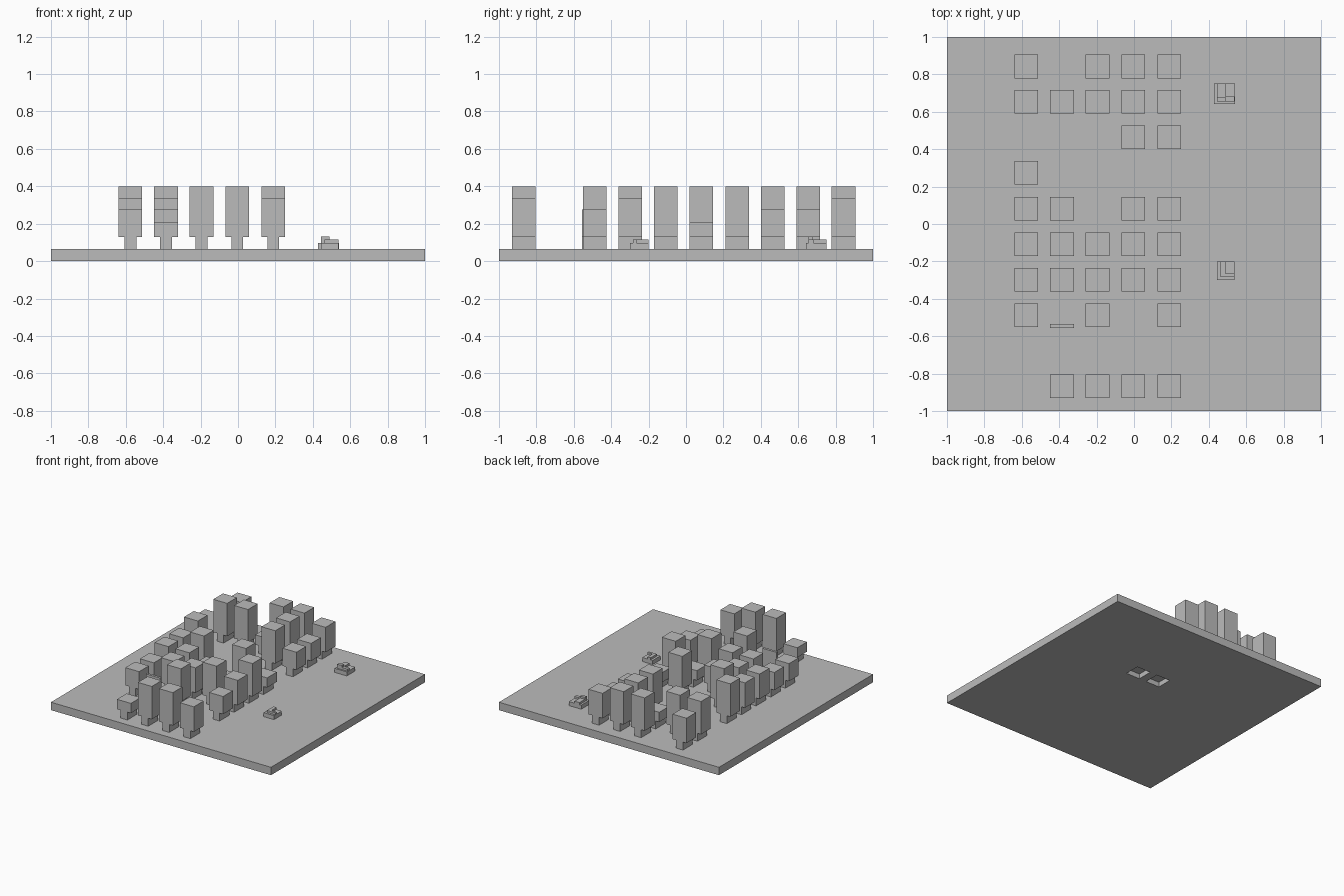
import bpy

cube = bpy.data.objects.get("Cube")
if cube:
    bpy.data.objects.remove(cube, do_unlink=True)

grey = bpy.data.materials.new("plain_grey")
grey.use_nodes = True
grey.diffuse_color = (0.5, 0.5, 0.5, 1)
grey.node_tree.nodes["Principled BSDF"].inputs["Base Color"].default_value = (0.5, 0.5, 0.5, 1)


def box(name, x, y, z):
    """Axis-aligned box from three (low, high) ranges."""
    bpy.ops.mesh.primitive_cube_add(size=1, location=[sum(r) / 2 for r in (x, y, z)])
    ob = bpy.context.object
    ob.name = name
    ob.scale = [r[1] - r[0] for r in (x, y, z)]
    bpy.ops.object.transform_apply(location=False, rotation=False, scale=True)
    ob.data.materials.append(grey)
    return ob


def span(centre, width):
    return (centre - width / 2, centre + width / 2)


GROUND, CROWN, WIDE, TRUNK = 0.065, 0.13, 0.126, 0.062
COLUMNS = [-0.575, -0.385, -0.195, -0.004, 0.188]


def tree(x, y, top, depth=WIDE):
    box("tree_trunk", span(x, TRUNK), span(y, depth), (GROUND - 0.005, CROWN))
    box("tree_crown", span(x, WIDE), span(y, depth), (CROWN, top))


# Ground slab with two sunken pits on its underside
ground = box("ground", (-1, 1), (-1, 1), (0, GROUND))
for x in COLUMNS[3:]:
    cutter = box("pit_cutter", span(x, WIDE), span(0.275, WIDE), (-0.05, 0.04))
    cutter.hide_render = True
    cutter.hide_viewport = True
    cutter.display_type = 'WIRE'
    pit = ground.modifiers.new("pit", 'BOOLEAN')
    pit.operation = 'DIFFERENCE'
    pit.solver = 'EXACT'
    pit.object = cutter

# Tree grid: each letter is a height class, a dot is an empty plot
HEIGHTS = {"a": 0.21, "b": 0.275, "c": 0.335, "d": 0.4}
ROWS = [
    (0.842, "c.ddc"),
    (0.653, "ddadb"),
    (0.463, "...db"),
    (0.273, "d...."),
    (0.082, "cd.da"),
    (-0.108, "ccbad"),
    (-0.299, "bccdc"),
    (-0.489, "b.d.b"),
    (-0.868, ".addc"),
]
for y, row in ROWS:
    for x, code in zip(COLUMNS, row):
        if code in HEIGHTS:
            tree(x, y, HEIGHTS[code])

# Thin slice of a tree
tree(COLUMNS[1], -0.545, HEIGHTS["b"], depth=0.02)

# Two small stepped houses: base, long wing, short wing
STEP1, STEP2, STEP3 = 0.098, 0.115, 0.131
box("back_house_base", (0.427, 0.54), (0.642, 0.75), (0.06, STEP1))
box("back_house_wing", (0.443, 0.488), (0.655, 0.75), (STEP1, STEP2))
box("back_house_foot", (0.488, 0.537), (0.655, 0.682), (STEP1, STEP2))
box("back_house_chimney", (0.443, 0.488), (0.655, 0.68), (STEP2, STEP3))
box("front_house_base", (0.443, 0.537), (-0.3, -0.2), (0.06, STEP1))
box("front_house_wing", (0.462, 0.49), (-0.283, -0.2), (STEP1, STEP2))
box("front_house_foot", (0.49, 0.537), (-0.283, -0.265), (STEP1, STEP2))
